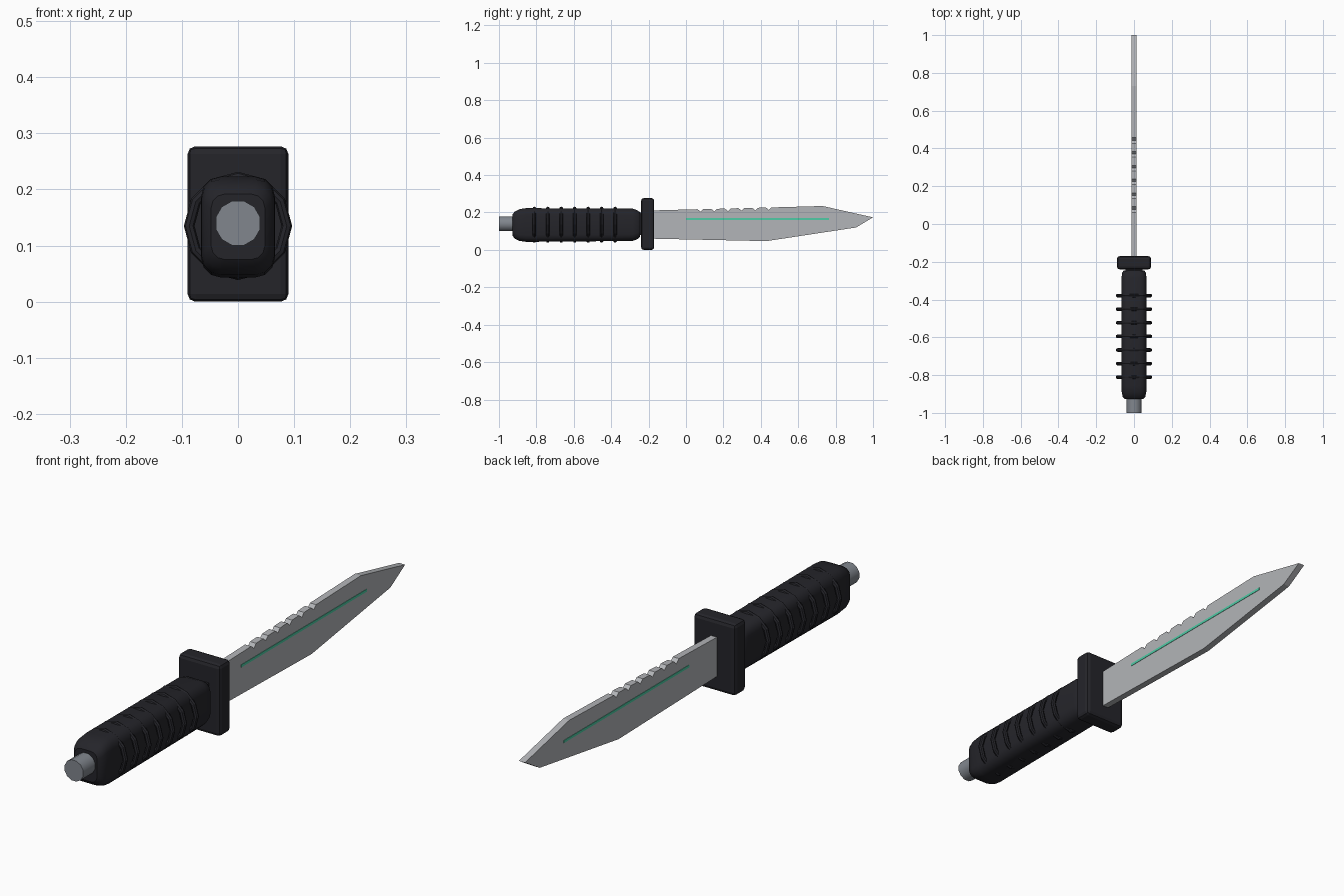
import bpy, bmesh, math
from mathutils import Matrix

if "Cube" in bpy.data.objects:
    bpy.data.objects.remove(bpy.data.objects["Cube"])


def material(name, rgb):
    m = bpy.data.materials.new(name)
    m.diffuse_color = (*rgb, 1)
    m.use_nodes = True
    m.node_tree.nodes["Principled BSDF"].inputs["Base Color"].default_value = m.diffuse_color
    return m


BLACK = material("black_grip", (0.018, 0.018, 0.023))
STEEL = material("steel", (0.45, 0.46, 0.48))
DARK_STEEL = material("dark_steel", (0.22, 0.24, 0.27))
GREEN = material("green_inlay", (0.08, 0.6, 0.38))


def finish(ob, name, mat, bevel=0, segments=2, smooth=False):
    ob.name = name
    ob.data.materials.append(mat)
    if bevel:
        b = ob.modifiers.new("bevel", "BEVEL")
        b.width, b.segments, b.limit_method = bevel, segments, "ANGLE"
        b.angle_limit = math.radians(40)
    if smooth:
        bpy.ops.object.select_all(action="DESELECT")
        ob.select_set(True)
        bpy.context.view_layer.objects.active = ob
        bpy.ops.object.shade_smooth_by_angle(angle=math.radians(35))
    return ob


def box(name, y0, y1, z0, z1, half_x, mat, bevel=0):
    bpy.ops.mesh.primitive_cube_add(size=1)
    ob = bpy.context.object
    ob.data.transform(Matrix.Translation((0, (y0 + y1) / 2, (z0 + z1) / 2))
                      @ Matrix.Diagonal((half_x * 2, y1 - y0, z1 - z0, 1)))
    return finish(ob, name, mat, bevel)


def slab(name, profile, half_x, mat):
    """Extrude a side (y, z) outline across x."""
    bm = bmesh.new()
    f = bm.faces.new([bm.verts.new((-half_x, y, z)) for y, z in profile])
    ext = bmesh.ops.extrude_face_region(bm, geom=[f])
    bmesh.ops.translate(bm, vec=(2 * half_x, 0, 0),
                        verts=[v for v in ext["geom"] if isinstance(v, bmesh.types.BMVert)])
    bmesh.ops.recalc_face_normals(bm, faces=bm.faces)
    me = bpy.data.meshes.new(name)
    bm.to_mesh(me)
    bm.free()
    ob = bpy.data.objects.new(name, me)
    bpy.context.collection.objects.link(ob)
    return finish(ob, name, mat)


# Blade: clipped point, slanted saw notches along the spine
def spine(y):
    return 0.211 + (y + 0.18) * 0.026


outline = [(-0.18, 0.06), (0.43, 0.047), (0.91, 0.12), (1.0, 0.174), (0.73, spine(0.73))]
for i in reversed(range(6)):
    y = 0.07 + i * 0.073
    outline += [(y + 0.022, spine(y)), (y + 0.008, spine(y) - 0.014), (y - 0.008, spine(y))]
outline.append((-0.18, spine(-0.18)))
slab("blade", outline, 0.013, STEEL)

# Thin inlay showing on both blade faces
box("blade_inlay", 0.0, 0.765, 0.160, 0.170, 0.0145, GREEN)

# Crossguard and neck
box("guard", -0.24, -0.17, 0.0, 0.277, 0.09, BLACK, 0.014)
box("neck", -0.26, -0.22, 0.08, 0.20, 0.045, BLACK)


# Handle: rounded rectangular sections lofted along y
def section(bm, y, hx, z0, z1, c):
    n = 3
    vs = []
    for sx, top, a0 in ((1, 1, 0), (-1, 1, 90), (-1, 0, 180), (1, 0, 270)):
        cz = z1 - c if top else z0 + c
        for k in range(n + 1):
            a = math.radians(a0 + 90 * k / n)
            vs.append(bm.verts.new((sx * (hx - c) + c * math.cos(a), y, cz + c * math.sin(a))))
    return vs


bm = bmesh.new()
stations = [(-0.927, 0.048, 0.075, 0.192, 0.025), (-0.915, 0.06, 0.06, 0.205, 0.03),
            (-0.89, 0.065, 0.048, 0.218, 0.034), (-0.855, 0.066, 0.043, 0.223, 0.036),
            (-0.285, 0.066, 0.048, 0.221, 0.036), (-0.258, 0.063, 0.058, 0.211, 0.034),
            (-0.245, 0.053, 0.07, 0.2, 0.028)]
loops = [section(bm, *s) for s in stations]
for a, b in zip(loops, loops[1:]):
    for i in range(len(a)):
        j = (i + 1) % len(a)
        bm.faces.new((a[i], a[j], b[j], b[i]))
bm.faces.new(loops[0])
bm.faces.new(loops[-1])
bmesh.ops.recalc_face_normals(bm, faces=bm.faces)
me = bpy.data.meshes.new("handle")
bm.to_mesh(me)
bm.free()
handle = bpy.data.objects.new("handle", me)
bpy.context.collection.objects.link(handle)
finish(handle, "handle", BLACK, smooth=True)

# Grip rings
for i in range(7):
    bpy.ops.mesh.primitive_torus_add(major_radius=0.087, minor_radius=0.0095,
                                     major_segments=12, minor_segments=8,
                                     location=(0, -0.811 + i * 0.072, 0.135),
                                     rotation=(math.pi / 2, 0, 0))
    finish(bpy.context.object, f"grip_ring_{i + 1}", BLACK)

# Pommel stub
bpy.ops.mesh.primitive_cylinder_add(vertices=12, radius=0.041, depth=0.1,
                                    location=(0, -0.95, 0.14),
                                    rotation=(math.pi / 2, math.radians(15), 0))
finish(bpy.context.object, "pommel", DARK_STEEL, smooth=True)
